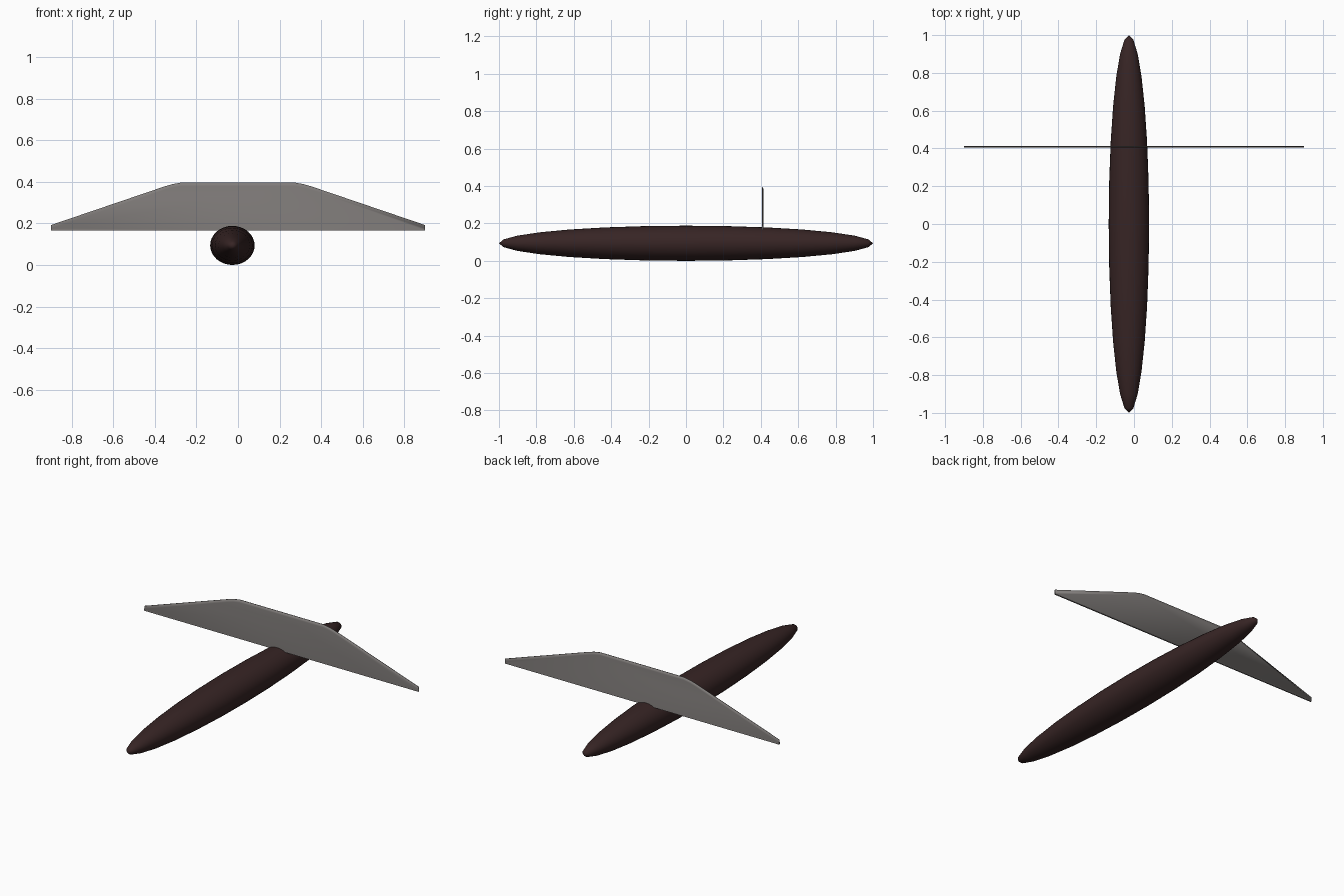
import bpy, bmesh, math
from mathutils import Matrix

if "Cube" in bpy.data.objects:
    bpy.data.objects.remove(bpy.data.objects["Cube"])


def material(name, rgb):
    m = bpy.data.materials.new(name)
    m.diffuse_color = (*rgb, 1)
    m.use_nodes = True
    m.node_tree.nodes["Principled BSDF"].inputs["Base Color"].default_value = m.diffuse_color
    return m


def finish(bm, name, mat, angle):
    bmesh.ops.recalc_face_normals(bm, faces=bm.faces)
    me = bpy.data.meshes.new(name)
    bm.to_mesh(me)
    bm.free()
    ob = bpy.data.objects.new(name, me)
    bpy.context.collection.objects.link(ob)
    me.materials.append(mat)
    bpy.ops.object.select_all(action='DESELECT')
    ob.select_set(True)
    bpy.context.view_layer.objects.active = ob
    bpy.ops.object.shade_smooth_by_angle(angle=math.radians(angle))
    return ob


brown = material("dark brown", (0.038, 0.018, 0.018))
grey = material("warm grey", (0.22, 0.205, 0.198))

# Body: long ellipsoid with its poles along y
bm = bmesh.new()
bmesh.ops.create_uvsphere(bm, u_segments=32, v_segments=14, radius=1)
bmesh.ops.transform(bm, verts=bm.verts, matrix=Matrix.Translation((-0.027, 0, 0.094))
                    @ Matrix.Diagonal((0.107, 1, 0.094, 1))
                    @ Matrix.Rotation(math.pi / 2, 4, 'X'))
finish(bm, "body", brown, 60)

# Plate: thin upright panel, tapering to a fine edge along its sloped top
half = [(0.9, 0.192), (0.35, 0.379), (0.315, 0.389), (0.275, 0.396)]
top = half + [(-x, z) for x, z in reversed(half)]
Y, T, BAND = 0.41, 0.004, 0.016
bm = bmesh.new()
rim = [[bm.verts.new((x, Y + s * T * 0.5, z)) for x, z in top] for s in (-1, 1)]
mid = [[bm.verts.new((x, Y + s * T, z - BAND)) for x, z in top] for s in (-1, 1)]
low = [[bm.verts.new((x, Y + s * T, 0.165)) for x in (0.9, -0.9)] for s in (-1, 1)]
for s in (0, 1):
    bm.faces.new(mid[s] + [low[s][1], low[s][0]])
    for i in range(len(top) - 1):
        bm.faces.new((rim[s][i], rim[s][i + 1], mid[s][i + 1], mid[s][i]))
for i in range(len(top) - 1):
    bm.faces.new((rim[0][i], rim[0][i + 1], rim[1][i + 1], rim[1][i]))
bm.faces.new((low[0][0], low[0][1], low[1][1], low[1][0]))
for i, j in ((0, 0), (-1, 1)):
    bm.faces.new((rim[0][i], mid[0][i], low[0][j], low[1][j], mid[1][i], rim[1][i]))
finish(bm, "upright_plate", grey, 89)
